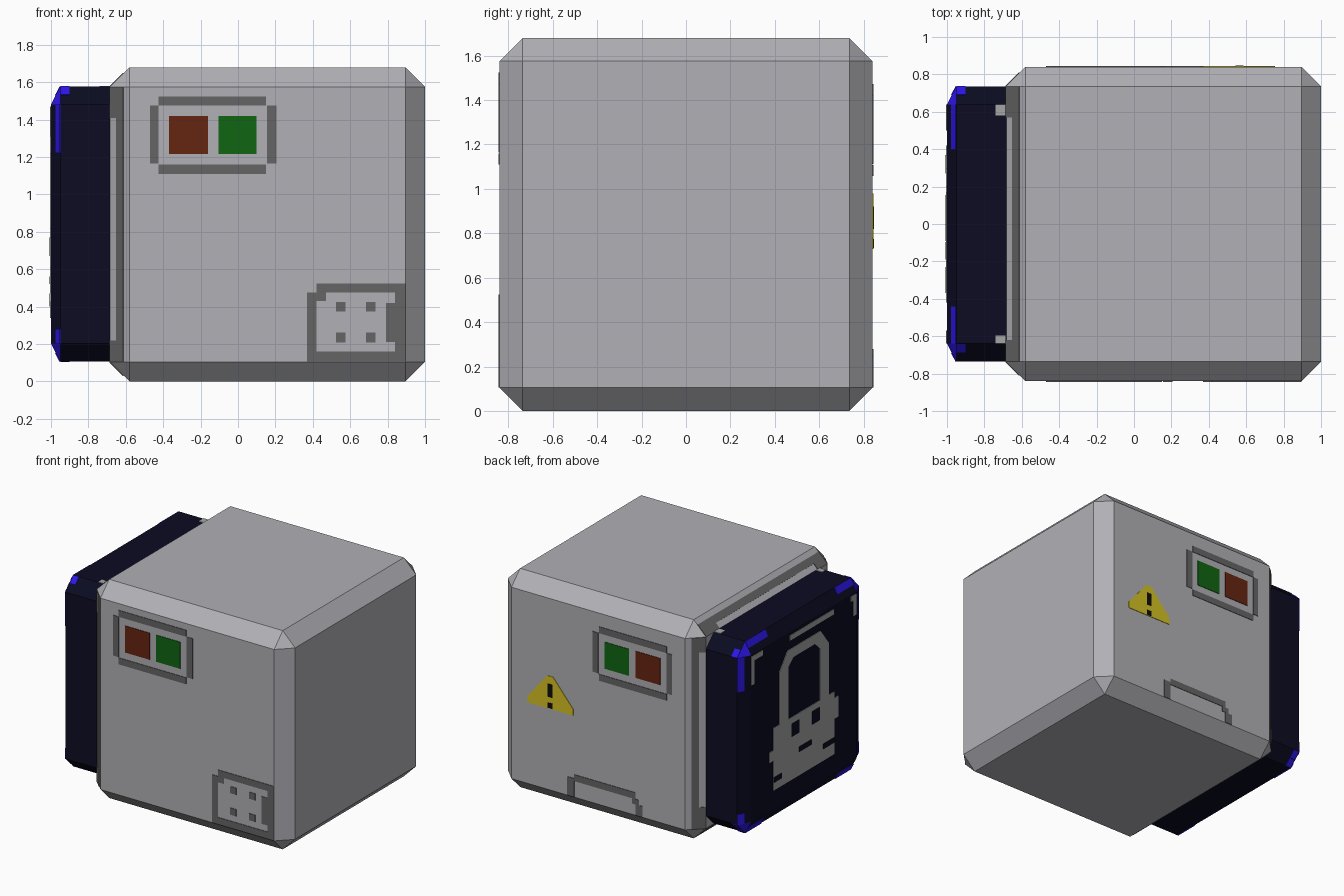
import bpy, bmesh
from mathutils import Vector as V, Matrix
from math import pi

if "Cube" in bpy.data.objects:
    bpy.data.objects.remove(bpy.data.objects["Cube"])


def material(name, r, g, b):
    m = bpy.data.materials.new(name)
    m.diffuse_color = (r, g, b, 1)
    m.use_nodes = True
    m.node_tree.nodes["Principled BSDF"].inputs["Base Color"].default_value = m.diffuse_color
    return m


GREY = material("light_grey", .44, .435, .465)
DARK = material("dark_grey", .13, .13, .13)
NAVY = material("navy", .0035, .0035, .016)
BLUE = material("bright_blue", .025, .008, .80)
LOCK = material("lock_grey", .38, .38, .38)
BROWN = material("rust_brown", .13, .018, .005)
GREEN = material("green", .005, .13, .006)
YELLOW = material("warning_yellow", .66, .53, .017)
BLACK = material("black", .004, .004, .004)


def finish(name, bm, *mats):
    bmesh.ops.recalc_face_normals(bm, faces=bm.faces[:])
    me = bpy.data.meshes.new(name)
    bm.to_mesh(me)
    bm.free()
    for m in mats:
        me.materials.append(m)
    ob = bpy.data.objects.new(name, me)
    bpy.context.collection.objects.link(ob)
    return ob


def chamfered_box(lo, hi, cut):
    """Box with a flat chamfer on every edge, as a hull of 24 points."""
    bm = bmesh.new()
    for axis in range(3):
        for i in range(8):
            p = []
            for a in range(3):
                c = 0 if a == axis else cut[a]
                p.append(hi[a] - c if i >> a & 1 else lo[a] + c)
            bm.verts.new(p)
    bmesh.ops.convex_hull(bm, input=bm.verts[:])
    bmesh.ops.dissolve_limit(bm, angle_limit=.01, verts=bm.verts[:], edges=bm.edges[:])
    bm.normal_update()
    return bm


def rect(a, b, c, d):
    return [(a, b), (c, b), (c, d), (a, d)]


def plate(name, mat, frame, polys, top=.004):
    """Thin plates on a plane; frame is (origin, u, v, normal)."""
    o, u, v, n = (V(q) for q in frame)
    n.normalize()
    bm = bmesh.new()
    for poly in polys:
        low = [bm.verts.new(o + u * a + v * b - n * .002) for a, b in poly]
        high = [bm.verts.new(o + u * a + v * b + n * top) for a, b in poly]
        bm.faces.new(low[::-1])
        bm.faces.new(high)
        for i in range(len(poly)):
            j = (i + 1) % len(poly)
            bm.faces.new((low[i], low[j], high[j], high[i]))
    return finish(name, bm, mat)


# main housing
finish("body", chamfered_box((-.685, -.84, 0), (1, .84, 1.68), (.105,) * 3), GREY)

# side panel with blue corner facets
bm = chamfered_box((-1, -.735, .107), (-.5, .735, 1.577), (.05, .095, .095))
for f in bm.faces:
    f.material_index = int(f.normal.x < -.1 and abs(f.normal.y) > .1 and abs(f.normal.z) > .1)
finish("side_panel", bm, NAVY, BLUE)

FRONT = ((0, -.84, 0), (1, 0, 0), (0, 0, 1), (0, -1, 0))
BACK = ((0, .84, 0), (1, 0, 0), (0, 0, 1), (0, 1, 0))
SIDE = ((-1, 0, 0), (0, 1, 0), (0, 0, 1), (-1, 0, 0))

# indicator lights with segmented frame, front and back
for side, frame, dz in (("front", FRONT, 0), ("back", BACK, -.0525)):
    plate(side + "_indicator_frame", DARK, frame, [
        rect(-.425, 1.475 + dz, .15, 1.525 + dz), rect(-.425, 1.11 + dz, .15, 1.16 + dz),
        rect(-.47, 1.165 + dz, -.425, 1.475 + dz), rect(.155, 1.165 + dz, .205, 1.475 + dz)])
    plate(side + "_brown_light", BROWN, frame, [rect(-.37, 1.215 + dz, -.16, 1.42 + dz)])
    plate(side + "_green_light", GREEN, frame, [rect(-.105, 1.215 + dz, .1, 1.42 + dz)])

# front vent outline and holes
plate("front_vent", DARK, FRONT, [
    rect(.37, .107, .42, .475), rect(.42, .107, .895, .16),
    rect(.42, .475, .895, .525), rect(.42, .43, .47, .475),
    rect(.84, .16, .895, .475), rect(.79, .21, .84, .42)]
    + [rect(x - .026, z - .026, x + .026, z + .026) for x in (.55, .71) for z in (.235, .4)])

# back hatch outline
plate("back_hatch", DARK, BACK, [
    rect(-.16, .23, .36, .28), rect(.36, .107, .42, .25), rect(-.22, .107, -.16, .19),
    rect(-.19, .19, -.13, .23)])

# warning triangle
plate("warning_triangle", YELLOW, BACK,
      [[(.37, .73), (.755, .73), (.755, .78), (.59, .98), (.54, .98), (.37, .78)]])
plate("warning_mark", BLACK, BACK,
      [rect(.543, .82, .585, .92), rect(.543, .735, .585, .775)], .007)

# padlock emblem
shackle = [(.19, .82), (.3, .82), (.3, 1.22), (.2, 1.35), (0, 1.35), (0, 1.275), (.13, 1.275), (.19, 1.22)]
plate("padlock", LOCK, SIDE, [
    shackle, [(-a, b) for a, b in shackle], rect(-.37, .34, .37, .82),
    rect(.37, .57, .42, .65), rect(-.42, .61, -.37, .77)])
plate("padlock_marks", NAVY, SIDE, [
    rect(.06, .67, .155, .77), rect(-.19, .67, -.095, .77), rect(-.09, .52, .06, .56),
    rect(-.37, .43, -.23, .47), rect(.27, .4, .37, .44)], .007)

# panel bracket marks
plate("panel_marks", LOCK, SIDE, [
    rect(-.36, 1.415, .17, 1.455), rect(.6, 1.25, .64, 1.47), rect(.5, 1.43, .6, 1.47),
    rect(-.64, 1.31, -.6, 1.47), rect(-.6, 1.43, -.57, 1.47)])
plate("panel_top_marks", LOCK, ((0, 0, 1.577), (1, 0, 0), (0, 1, 0), (0, 0, 1)),
      [rect(-.74, .58, -.687, .64), rect(-.74, -.64, -.687, -.595)])

# trim on the four chamfers around the panel: top, front, bottom, back
# spans: blue strip reaches (negative end, positive end) along each chamfer
spans = {"top": (.44, .4), "front": (.56, .38), "bottom": (.45, .45), "back": (.38, .56)}
for k, side in enumerate(spans):
    turn = Matrix.Rotation(k * pi / 2, 3, 'X')
    out, along = turn @ V((0, 0, 1)), turn @ V((0, 1, 0))
    if side == "bottom":
        along = -along
    mid = V((0, 0, .841))
    # dark gasket line on the body chamfer
    slope = V((.105, 0, 0)) + out * .105
    base = V((-.685, 0, .84)) + out * .735
    plate(side + "_gasket", DARK, (base, along, slope, V((-1, 0, 0)) + out),
          [rect(-.735, .33, .735, .7), rect(-.735, 0, -.62, .33), rect(.57, 0, .735, .33)])
    # blue edge strips on the panel chamfer
    neg, pos = spans[side]
    slope = V((.05, 0, 0)) + out * .095
    base = V((-1, 0, 0)) + mid + out * .64
    plate(side + "_blue_strip", BLUE, (base, along, slope, V((-.095, 0, 0)) + out * .05),
          [rect(-.64, .5, -neg, 1), rect(pos, .5, .64, 1)])
    # blue tab on the panel corner
    base = V((-.95, 0, 0)) + mid + out * .735 + along * .64
    plate(side + "_blue_tab", BLUE, (base, V((1, 0, 0)), along - out, along + out),
          [rect(0, .05, .05, .095)])
